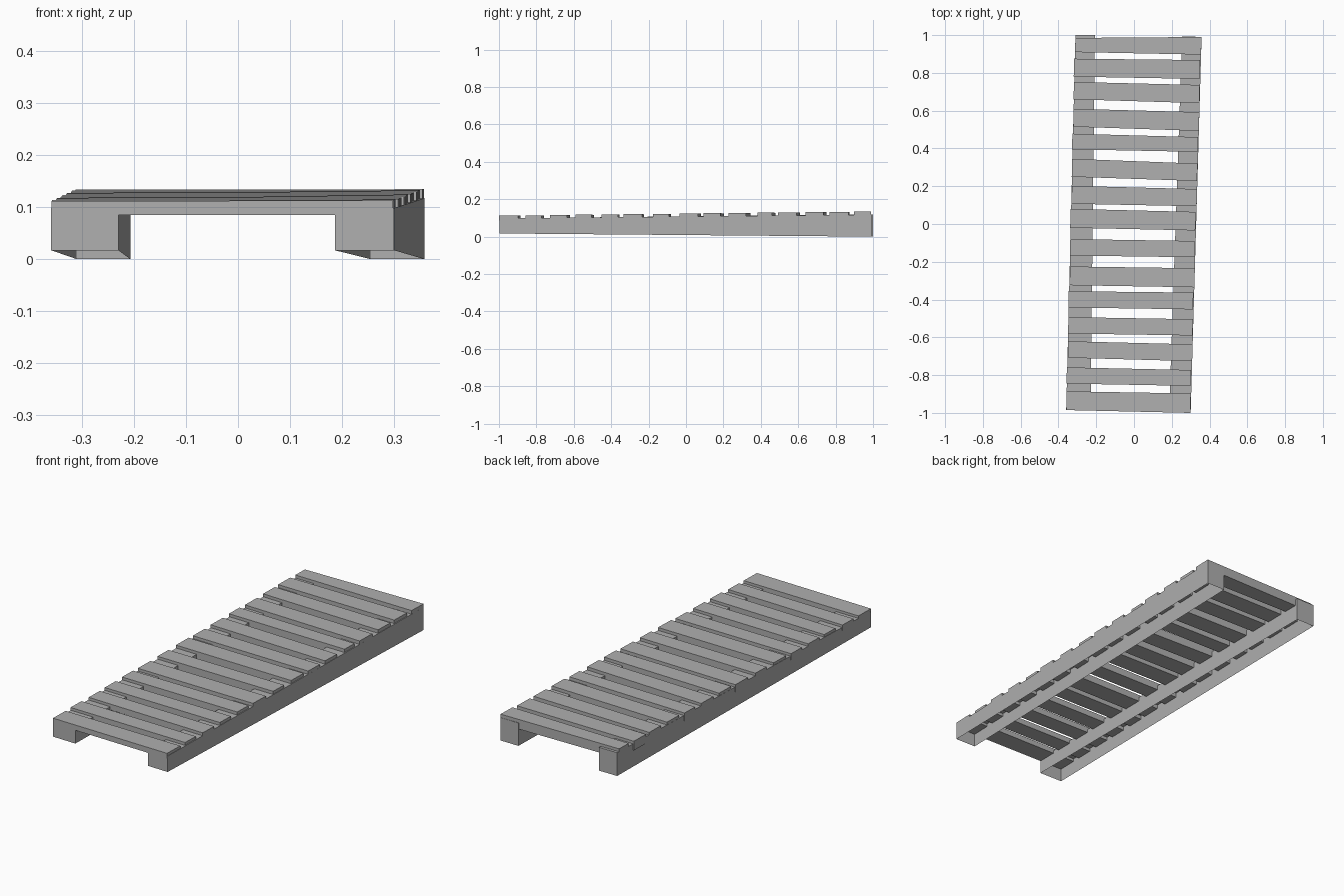
import bpy

BOTTOM = [(0, 3, 2, 1)]
SHELL = [(4, 5, 6, 7), (0, 1, 5, 4), (1, 2, 6, 5), (2, 3, 7, 6), (3, 0, 4, 7)]

grey = bpy.data.materials.new("dark_grey")
grey.diffuse_color = (0.43, 0.43, 0.43, 1)


def hexa(name, corners, faces):
    # corners: front-left, front-right, back-right, back-left as (x, y, z_bottom, z_top)
    verts = [(x, y, b) for x, y, b, t in corners] + [(x, y, t) for x, y, b, t in corners]
    mesh = bpy.data.meshes.new(name)
    mesh.from_pydata(verts, [], faces)
    mesh.materials.append(grey)
    obj = bpy.data.objects.new(name, mesh)
    bpy.context.collection.objects.link(obj)
    return obj


def lerp(a, b, y):
    return a + (b - a) * (y + 1) / 2


# long support beams: skewed, tapering shells, open underneath
hexa("left_beam", [(-0.359, -0.985, 0.017, 0.098), (-0.230, -0.988, 0.017, 0.098),
                   (-0.207, 1.0, 0.0, 0.119), (-0.310, 1.0, 0.0, 0.119)], SHELL)
hexa("right_beam", [(0.186, -0.995, 0.017, 0.098), (0.300, -0.998, 0.017, 0.098),
                    (0.358, 0.991, 0.0, 0.117), (0.255, 0.992, 0.0, 0.117)], SHELL)

# uneven slats: front and back y at the left end, then at the right end
slats = [
    (-0.985, -0.886, -1.0, -0.897), (-0.845, -0.759, -0.857, -0.773),
    (-0.708, -0.621, -0.726, -0.637), (-0.58, -0.493, -0.59, -0.504),
    (-0.442, -0.356, -0.452, -0.363), (-0.324, -0.225, -0.335, -0.234),
    (-0.167, -0.08, -0.176, -0.09), (-0.02, 0.08, -0.034, 0.064),
    (0.107, 0.202, 0.094, 0.185), (0.25, 0.345, 0.228, 0.32),
    (0.395, 0.478, 0.382, 0.46), (0.515, 0.61, 0.493, 0.592),
    (0.66, 0.752, 0.64, 0.736), (0.78, 0.875, 0.768, 0.868),
    (0.91, 0.985, 0.897, 0.99),
]
LOW = 0.085  # all slats share one underside height and thicken towards the back
for i, (lf, lb, rf, rb) in enumerate(slats):
    top = lerp(0.112, 0.135, (lf + lb + rf + rb) / 4)
    push = (0.0, -0.002, 0.002)[i % 3]
    hexa(f"slat_{i + 1}", [
        (lerp(-0.359, -0.312, lf) + push, lf, LOW, top - 0.001),
        (lerp(0.298, 0.356, rf) + push, rf, LOW, top),
        (lerp(0.298, 0.356, rb) + push, rb, LOW, top),
        (lerp(-0.359, -0.312, lb) + push, lb, LOW, top - 0.001)], BOTTOM + SHELL)
